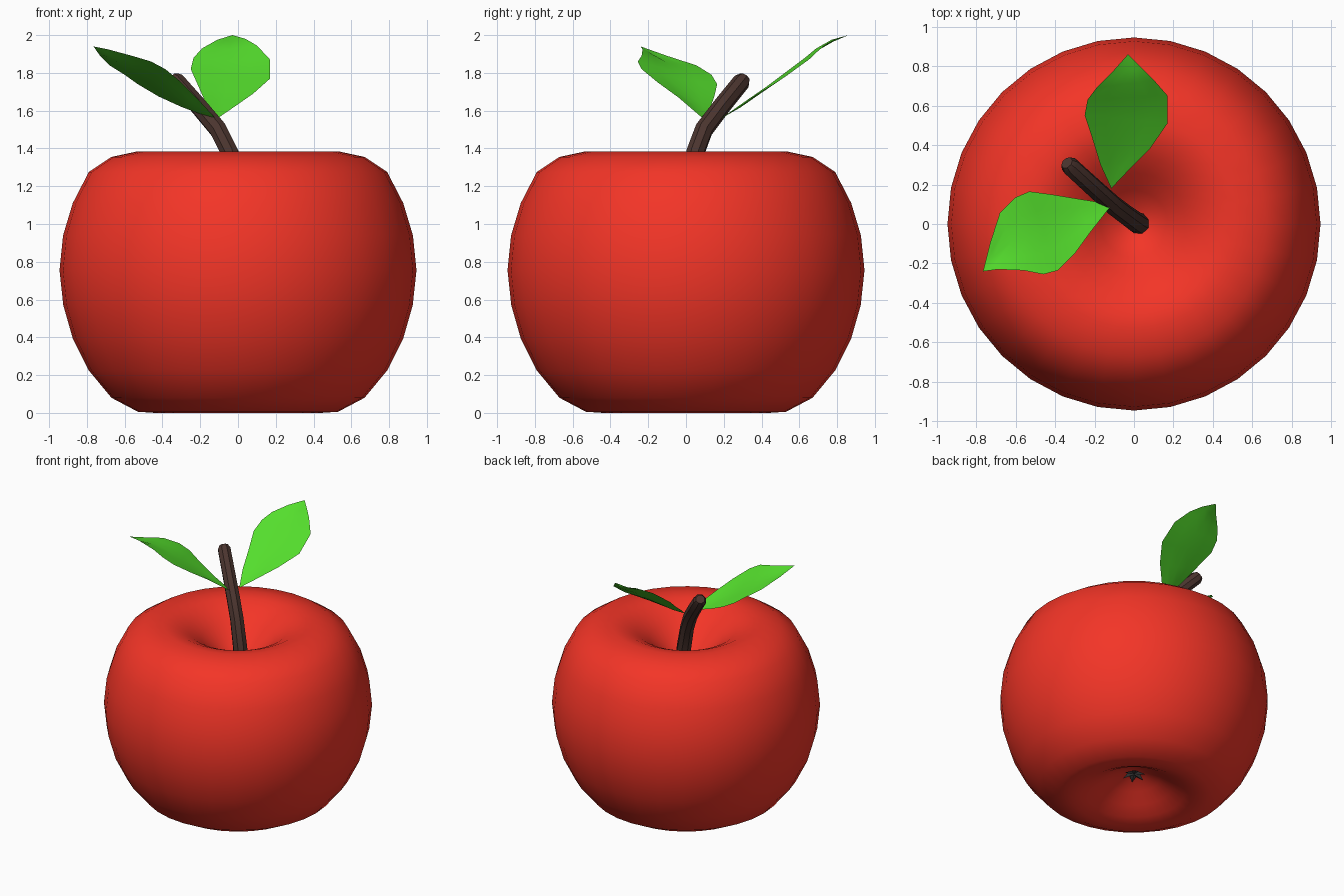
import bpy, bmesh
from math import cos, sin, pi
from mathutils import Vector

if "Cube" in bpy.data.objects:
    bpy.data.objects.remove(bpy.data.objects["Cube"])


def material(name, rgb):
    m = bpy.data.materials.new(name)
    m.diffuse_color = (*rgb, 1)
    m.use_nodes = True
    m.node_tree.nodes["Principled BSDF"].inputs["Base Color"].default_value = m.diffuse_color
    return m


RED = material("red_skin", (0.9, 0.035, 0.02))
BROWN = material("brown_stem", (0.07, 0.035, 0.028))
GREEN = material("green_leaf", (0.09, 0.73, 0.026))
DARK = material("dark_calyx", (0.06, 0.06, 0.06))


def finish(name, bm, mat, smooth=True):
    bmesh.ops.recalc_face_normals(bm, faces=bm.faces)
    for f in bm.faces:
        f.smooth = smooth
    me = bpy.data.meshes.new(name)
    bm.to_mesh(me)
    bm.free()
    me.materials.append(mat)
    ob = bpy.data.objects.new(name, me)
    bpy.context.collection.objects.link(ob)
    return ob


def lathe(name, profile, mat, n=32):
    """Revolve (radius, z) points; the first and last lie on the axis."""
    bm = bmesh.new()
    low = bm.verts.new((0, 0, profile[0][1]))
    top = bm.verts.new((0, 0, profile[-1][1]))
    rings = [[bm.verts.new((r * cos(2 * pi * i / n), r * sin(2 * pi * i / n), z))
              for i in range(n)] for r, z in profile[1:-1]]
    for i in range(n):
        j = (i + 1) % n
        bm.faces.new((low, rings[0][j], rings[0][i]))
        for a, b in zip(rings, rings[1:]):
            bm.faces.new((a[i], a[j], b[j], b[i]))
        bm.faces.new((top, rings[-1][i], rings[-1][j]))
    return finish(name, bm, mat)


def leaf(name, base, tip, side_a, side_b, sag):
    """Leaf blade from its two edges, with a slightly sunken midrib."""
    bm = bmesh.new()
    b, t = bm.verts.new(base), bm.verts.new(tip)
    rows = []
    for p, q in zip(side_a, side_b):
        p, q = Vector(p), Vector(q)
        mid = (p + q) / 2 - Vector((0, 0, sag))
        rows.append([bm.verts.new(v) for v in (p, p.lerp(mid, 0.5), mid,
                                               mid.lerp(q, 0.5), q)])
    for k in range(4):
        bm.faces.new((b, rows[0][k], rows[0][k + 1]))
        for r, s in zip(rows, rows[1:]):
            bm.faces.new((r[k], s[k], s[k + 1], r[k + 1]))
        bm.faces.new((t, rows[-1][k + 1], rows[-1][k]))
    return finish(name, bm, GREEN)


# Apple body with dimples at both ends
lathe("apple_body", [
    (0, 0.20), (0.09, 0.175), (0.18, 0.13), (0.27, 0.072), (0.36, 0.025),
    (0.44, 0.0), (0.53, 0.006), (0.67, 0.08), (0.79, 0.225), (0.875, 0.395),
    (0.925, 0.57), (0.945, 0.755), (0.926, 0.94), (0.875, 1.11),
    (0.79, 1.275), (0.67, 1.355), (0.53, 1.385), (0.44, 1.372),
    (0.35, 1.33), (0.26, 1.265), (0.17, 1.18), (0.08, 1.11), (0, 1.09)], RED)

# Stem: bent tube with a slightly rounded tip
curve = bpy.data.curves.new("stem", "CURVE")
curve.dimensions = "3D"
curve.bevel_depth = 0.05
curve.bevel_resolution = 2
curve.use_fill_caps = True
path = [(0.03, 0.0, 1.06, 1.1), (0.01, 0.01, 1.2, 1.05), (-0.045, 0.05, 1.38, 1),
        (-0.105, 0.095, 1.5, 1), (-0.21, 0.19, 1.625, 0.97),
        (-0.325, 0.295, 1.755, 0.95), (-0.34, 0.31, 1.775, 0.65)]
spline = curve.splines.new("POLY")
spline.points.add(len(path) - 1)
for pt, (x, y, z, r) in zip(spline.points, path):
    pt.co = (x, y, z, 1)
    pt.radius = r
curve.materials.append(BROWN)
stem = bpy.data.objects.new("stem", curve)
bpy.context.collection.objects.link(stem)
bpy.context.view_layer.objects.active = stem
stem.select_set(True)
bpy.ops.object.convert(target="MESH")
bpy.ops.object.shade_smooth_by_angle()

# Left leaf
leaf("left_leaf", (-0.11, 0.1, 1.55), (-0.765, -0.24, 1.94),
     [(-0.3, 0.13, 1.62), (-0.42, 0.15, 1.675), (-0.53, 0.165, 1.74),
      (-0.6, 0.135, 1.79), (-0.68, 0.055, 1.84), (-0.73, -0.1, 1.89)],
     [(-0.22, -0.04, 1.67), (-0.3, -0.15, 1.75), (-0.385, -0.235, 1.82),
      (-0.46, -0.255, 1.86), (-0.56, -0.235, 1.89), (-0.69, -0.23, 1.925)], 0.015)

# Back leaf
leaf("back_leaf", (-0.115, 0.18, 1.555), (-0.03, 0.86, 2.0),
     [(-0.17, 0.3, 1.64), (-0.21, 0.43, 1.73), (-0.25, 0.55, 1.82),
      (-0.235, 0.63, 1.88), (-0.19, 0.69, 1.93), (-0.11, 0.77, 1.975)],
     [(-0.02, 0.28, 1.62), (0.08, 0.38, 1.69), (0.17, 0.51, 1.77),
      (0.17, 0.65, 1.87), (0.1, 0.73, 1.945), (0.04, 0.79, 1.98)], 0.012)

# Calyx: small dark star in the bottom dimple
bm = bmesh.new()
hub = bm.verts.new((0, 0, 0.165))
back = bm.verts.new((0, 0, 0.2))
rim = []
for i in range(12):
    r, z = ((0.085, 0.15), (0.045, 0.172))[i % 2]
    rim.append(bm.verts.new((r * cos(pi * i / 6), r * sin(pi * i / 6), z)))
for i in range(12):
    bm.faces.new((hub, rim[i], rim[(i + 1) % 12]))
    bm.faces.new((back, rim[(i + 1) % 12], rim[i]))
finish("calyx", bm, DARK, smooth=False)
